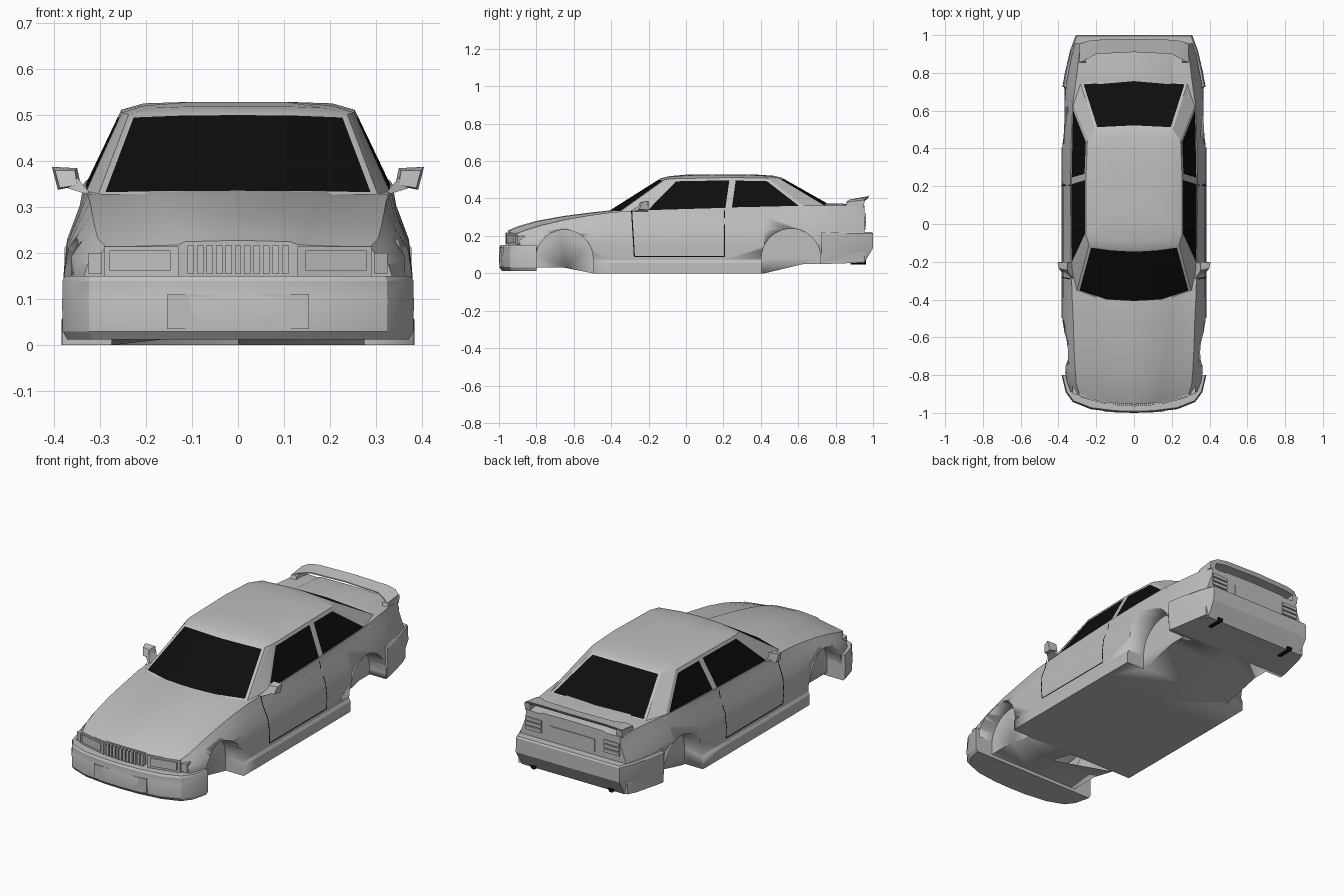
import bpy, bmesh, math

if "Cube" in bpy.data.objects:
    bpy.data.objects.remove(bpy.data.objects["Cube"])

def material(name, v):
    m = bpy.data.materials.new(name)
    m.diffuse_color = (v, v, v, 1)
    m.use_nodes = True
    m.node_tree.nodes["Principled BSDF"].inputs["Base Color"].default_value = m.diffuse_color
    return m

GREY = material("body_grey", 0.52)
BLACK = material("glass_black", 0.004)

def finish(name, bm, mats=(GREY,), angle=25):
    bmesh.ops.recalc_face_normals(bm, faces=bm.faces[:])
    me = bpy.data.meshes.new(name)
    bm.to_mesh(me)
    bm.free()
    ob = bpy.data.objects.new(name, me)
    bpy.context.collection.objects.link(ob)
    for m in mats:
        me.materials.append(m)
    bpy.ops.object.select_all(action='DESELECT')
    ob.select_set(True)
    bpy.context.view_layer.objects.active = ob
    bpy.ops.object.shade_smooth_by_angle(angle=math.radians(angle))
    return ob

def mirror_ring(half):
    """Half outline (starts and ends on x=0) to a full closed ring."""
    return half + [(-x, y, z) for x, y, z in reversed(half) if x > 1e-6]

def loft(bm, rings):
    vs = [[bm.verts.new(p) for p in r] for r in rings]
    n, faces = len(rings[0]), []
    for a, b in zip(vs, vs[1:]):
        for i in range(n):
            j = (i + 1) % n
            faces.append(bm.faces.new((a[i], a[j], b[j], b[i])))
    bm.faces.new(vs[0])
    bm.faces.new(vs[-1])
    return faces

def hull(bm, pts, sides=(1,)):
    for s in sides:
        vs = [bm.verts.new((s * x, y, z)) for x, y, z in pts]
        bmesh.ops.convex_hull(bm, input=vs)

def box_pts(x0, x1, y0, y1, z0, z1):
    return [(x, y, z) for x in (x0, x1) for y in (y0, y1) for z in (z0, z1)]

def front_y(x):
    return -0.955 + 0.07 * (x / 0.34) ** 2

# ---- lower body: cross-sections along y ----
def section(y, zb, w, xe, ze, xc, zc):
    d = ze - 0.15
    pts = [(0, zb), (w + .004, zb), (w + .004, zb + .055), (w - .004, zb + .07), (w, .15),
           (w - .008, .15 + d * .4), (w - .035, .15 + d * .75), (xe, ze),
           (xc + .015, zc - .007), (xc, zc), (0, zc + .003)]
    f = max(0, (-.6 - y) / .355) * .07
    return mirror_ring([(x, y + f * (x / .34) ** 2, z) for x, z in pts])

stations = [(-.955, .03, .335, .287, .213, .115, .225), (-.90, .03, .355, .305, .232, .125, .248),
            (-.80, .03, .37, .312, .258, .135, .277), (-.65, .03, .376, .318, .288, .155, .304),
            (-.5, 0, .379, .322, .312, .175, .323), (-.38, 0, .38, .328, .328, .19, .336),
            (-.2, 0, .38, .333, .336, .19, .339), (.2, 0, .38, .336, .35, .19, .352),
            (.42, 0, .379, .333, .356, .19, .36), (.63, .05, .376, .325, .362, .19, .368),
            (.75, .05, .365, .308, .363, .19, .37), (.90, .055, .335, .29, .362, .18, .368),
            (.955, .06, .318, .277, .355, .18, .36)]
bm = bmesh.new()
loft(bm, [section(*s) for s in stations])
body = finish("lower_body", bm)

# ---- wheel arches cut out of the sides ----
for cy, r in ((-.65, .152), (.562, .158)):
    for s in (1, -1):
        prof = [(cy + r, -.1)] + [(cy + r * math.cos(math.pi * i / 20), .08 + r * math.sin(math.pi * i / 20))
                                  for i in range(21)] + [(cy - r, -.1)]
        bm = bmesh.new()
        loft(bm, [[(s * x, y, z) for y, z in prof] for x in (.275, .5)])
        cut = finish("arch_cutter", bm)
        cut.hide_render = True
        mod = body.modifiers.new("arch", 'BOOLEAN')
        mod.operation, mod.solver, mod.object = 'DIFFERENCE', 'EXACT', cut
        bpy.context.view_layer.objects.active = body
        bpy.ops.object.modifier_apply(modifier=mod.name)
        bpy.data.objects.remove(cut)

# ---- cabin with inset windows ----
base = [(0, -.42, .328), (.15, -.41, .328), (.305, -.36, .325), (.336, -.24, .322),
        (.338, .225, .336), (.33, .65, .345), (.285, .75, .358), (0, .772, .364)]
top = [(0, -.135, .508), (.12, -.128, .507), (.238, -.112, .502), (.253, -.06, .506),
       (.254, .25, .512), (.247, .44, .508), (.205, .5, .507), (0, .51, .512)]
roof = [(0, -.09, .519), (.11, -.085, .519), (.19, -.075, .516), (.205, -.02, .521),
        (.205, .25, .526), (.195, .4, .522), (.165, .455, .519), (0, .465, .522)]
crown = [(x * .55, .18 + (y - .18) * .6, .529) for x, y, z in roof]
bm = bmesh.new()
wall = loft(bm, [mirror_ring(r) for r in (base, top, roof, crown)])[:14]
bmesh.ops.recalc_face_normals(bm, faces=bm.faces[:])
for idx, t in (((0, 1, 12, 13), .014), ((6, 7), .014), ((3,), .016), ((10,), .016), ((4,), .018), ((9,), .018)):
    fs = [wall[i] for i in idx]
    bmesh.ops.inset_region(bm, faces=fs, thickness=t, depth=0, use_even_offset=True)
    for f in fs:
        f.material_index = 1
finish("cabin", bm, (GREY, BLACK), 20)

# ---- front bumper ----
out = [(0, -1), (.1, -.997), (.23, -.98), (.325, -.942), (.362, -.89), (.383, -.80), (0, -.80)]
def level(z, k):
    return mirror_ring([(x * (1 - k), -.8 + (y + .8) * (1 - 3 * k), z) for x, y in out])
bm = bmesh.new()
loft(bm, [level(.012, .03), level(.03, .004), level(.1, 0), level(.107, .004), level(.14, .004), level(.15, .015)])
hull(bm, [(x, y, z) for x in (-.155, .155) for y in (-.98, -.996) for z in (.035, .11)])
finish("front_bumper", bm)

# ---- rear bumper ----
out = [(0, .725), (.379, .725), (.366, .8), (.338, .92), (.308, 1), (0, 1)]
bm = bmesh.new()
loft(bm, [mirror_ring([(x * kx, .725 + (y - .725) * ky, z) for x, y in out])
          for z, kx, ky in ((.055, .985, .83), (.135, 1, 1), (.212, .995, 1), (.22, .98, .98))])
finish("rear_bumper", bm)

# ---- grille slats ----
bm = bmesh.new()
for i in range(11):
    x = (i - 5) * .0205
    hull(bm, box_pts(x - .007, x + .007, front_y(x) - .01, -.94, .155, .217))
finish("grille_slats", bm)

# ---- headlights and corner lamps ----
bm = bmesh.new()
for x0, x1, z0, z1, d in ((.13, .292, .15, .215, .006), (.147, .28, .162, .206, .012), (.297, .325, .155, .2, .006)):
    hull(bm, [(x, front_y(x) + o, z) for x in (x0, x1) for z in (z0, z1) for o in (-d, .03)], (1, -1))
finish("headlights", bm)

# ---- door mirrors ----
bm = bmesh.new()
hull(bm, [(.35, -.20, .385), (.405, -.205, .388), (.392, -.2, .338), (.342, -.2, .348),
          (.355, -.245, .38), (.398, -.235, .38), (.388, -.25, .342), (.35, -.26, .348)], (1, -1))
hull(bm, [(.318, -.3, .325), (.322, -.2, .327), (.35, -.25, .365), (.355, -.21, .365),
          (.37, -.25, .341), (.365, -.21, .341)], (1, -1))
finish("door_mirrors", bm)

# ---- rear wing ----
bm = bmesh.new()
loft(bm, [[(x, yf, z - .018), (x, yf, z - .012), (x, yr, z), (x, yr - .012, z - .018)] for x, yf, yr, z in
          [(-.285, .855, .95, .392), (-.255, .87, .968, .405), (-.2, .9, .975, .411), (0, .91, .98, .413),
           (.2, .9, .975, .411), (.255, .87, .968, .405), (.285, .855, .95, .392)]])
hull(bm, [(x, y, z) for x in (.255, .288) for y, z in ((.85, .35), (.95, .35), (.86, .378), (.955, .39))], (1, -1))
finish("rear_wing", bm)

# ---- tail lamps and plate panel ----
bm = bmesh.new()
for z in (.262, .286, .31):
    hull(bm, box_pts(.185, .278, .94, .962, z - .009, z + .009), (1, -1))
hull(bm, box_pts(-.13, .13, .94, .96, .235, .305))
finish("tail_lamps", bm)

# ---- exhaust tips ----
bm = bmesh.new()
for s in (1, -1):
    loft(bm, [[(s * .23 + .017 * math.cos(a * math.pi / 6), y, .065 + .017 * math.sin(a * math.pi / 6))
               for a in range(12)] for y in (.88, .963)])
finish("exhaust_tips", bm, (BLACK,))

# ---- door gaps: thin black strips following the side section ----
def side_x(z):
    prof = [(0, .384), (.055, .384), (.07, .376), (.15, .38), (.225, .372), (.29, .345), (.345, .334)]
    for (a, xa), (b, xb) in zip(prof, prof[1:]):
        if z <= b:
            return xa + (xb - xa) * (z - a) / (b - a) + .003
    return prof[-1][1]

bm = bmesh.new()
def strip(path, dy, dz):
    for s in (1, -1):
        rows = [[bm.verts.new((s * side_x(z + e * dz), y + e * dy, z + e * dz)) for e in (-1, 1)] for y, z in path]
        for a, b in zip(rows, rows[1:]):
            bm.faces.new((a[0], a[1], b[1], b[0]))
heights = (.09, .15, .225, .29, .335)
strip([(-.276 - (z - .09) * .06, z) for z in heights], .003, 0)
strip([(.205, z) for z in heights], .003, 0)
strip([(-.276, .09), (.205, .09)], 0, .003)
finish("door_gaps", bm, (BLACK,))
